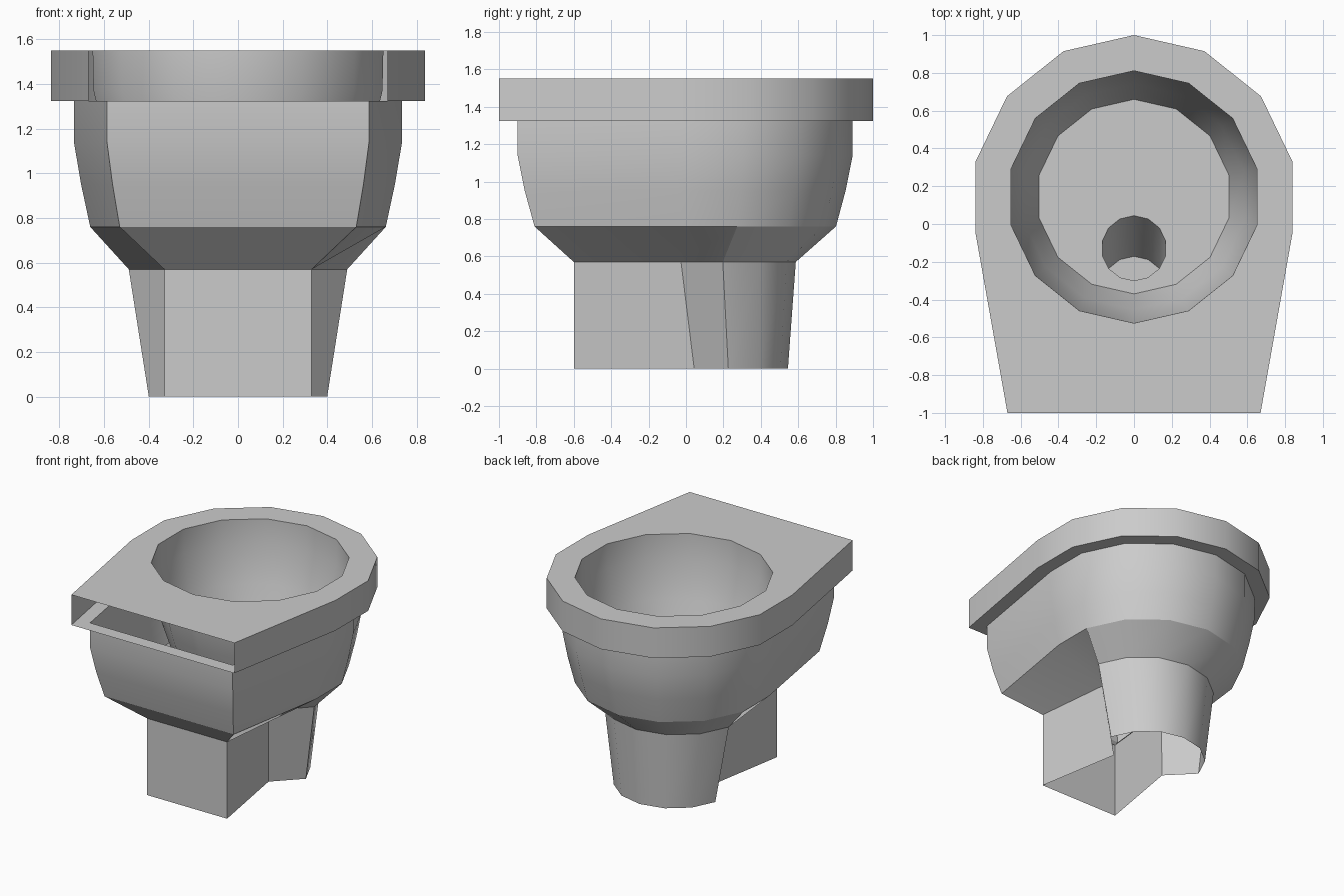
import bpy, bmesh
from math import sin, cos, pi

if "Cube" in bpy.data.objects:
    bpy.data.objects.remove(bpy.data.objects["Cube"])

N = 14
STEP = 2 * pi / N


def outline(bm, z, cy, r, front_w, front_y, waist=None):
    """Round back (part of a 14-gon) with straight sides to a flat front."""
    pts = [[r * sin(k * STEP), cy + r * cos(k * STEP)] for k in range(-4, 5)]
    if waist:
        pts[0][0], pts[-1][0] = -waist, waist
    pts += [[front_w, front_y], [-front_w, front_y]]
    return [bm.verts.new((x, y, z)) for x, y in pts]


def circle(bm, z, cy, r):
    return [bm.verts.new((r * sin(k * STEP), cy + r * cos(k * STEP), z)) for k in range(N)]


def loft(bm, a, b, skip=()):
    n = len(a)
    for i in range(n):
        if i not in skip:
            j = (i + 1) % n
            bm.faces.new((a[i], a[j], b[j], b[i]))


def loop_edges(bm, ring):
    return [bm.edges.get((ring[i], ring[i - 1])) or bm.edges.new((ring[i], ring[i - 1]))
            for i in range(len(ring))]


def finish(bm, name, angle=30):
    me = bpy.data.meshes.new(name)
    bm.to_mesh(me)
    bm.free()
    ob = bpy.data.objects.new(name, me)
    bpy.context.collection.objects.link(ob)
    bpy.ops.object.select_all(action='DESELECT')
    ob.select_set(True)
    bpy.context.view_layer.objects.active = ob
    bpy.ops.object.shade_smooth_by_angle(angle=angle * pi / 180)


# Outer shell: rim, body, chamfer and waisted pedestal, open underneath
bm = bmesh.new()
rings = [
    outline(bm, 1.55, 0.14, 0.86, 0.67, -1.0),
    outline(bm, 1.325, 0.14, 0.86, 0.67, -1.0),
    outline(bm, 1.325, 0.137, 0.754, 0.587, -0.9),
    outline(bm, 1.14, 0.137, 0.754, 0.587, -0.9),
    outline(bm, 0.95, 0.132, 0.721, 0.562, -0.862),
    outline(bm, 0.76, 0.123, 0.679, 0.53, -0.81),
    outline(bm, 0.57, 0.085, 0.502, 0.33, -0.6, waist=0.27),
    outline(bm, 0.0, 0.135, 0.41, 0.33, -0.6, waist=0.22),
]
for i in range(len(rings) - 1):
    # the front of the rim is left open
    loft(bm, rings[i], rings[i + 1], skip=(9,) if i == 0 else ())

# Bowl: steep wall, flat floor, slanted drain
bowl = [circle(bm, z, cy, r) for z, cy, r in (
    (1.55, 0.143, 0.668), (1.37, 0.143, 0.664), (1.1, 0.144, 0.597),
    (0.85, 0.145, 0.515), (0.85, -0.128, 0.172), (0.5, -0.343, 0.172))]
for a, b in zip(bowl, bowl[1:]):
    loft(bm, a, b)
bm.faces.new(bowl[-1])

# Rim top between the outline and the bowl opening
edges = loop_edges(bm, rings[0]) + loop_edges(bm, bowl[0])
bmesh.ops.triangle_fill(bm, use_beauty=True, edges=edges, normal=(0, 0, 1))
bmesh.ops.recalc_face_normals(bm, faces=bm.faces)
finish(bm, "toilet_bowl")
